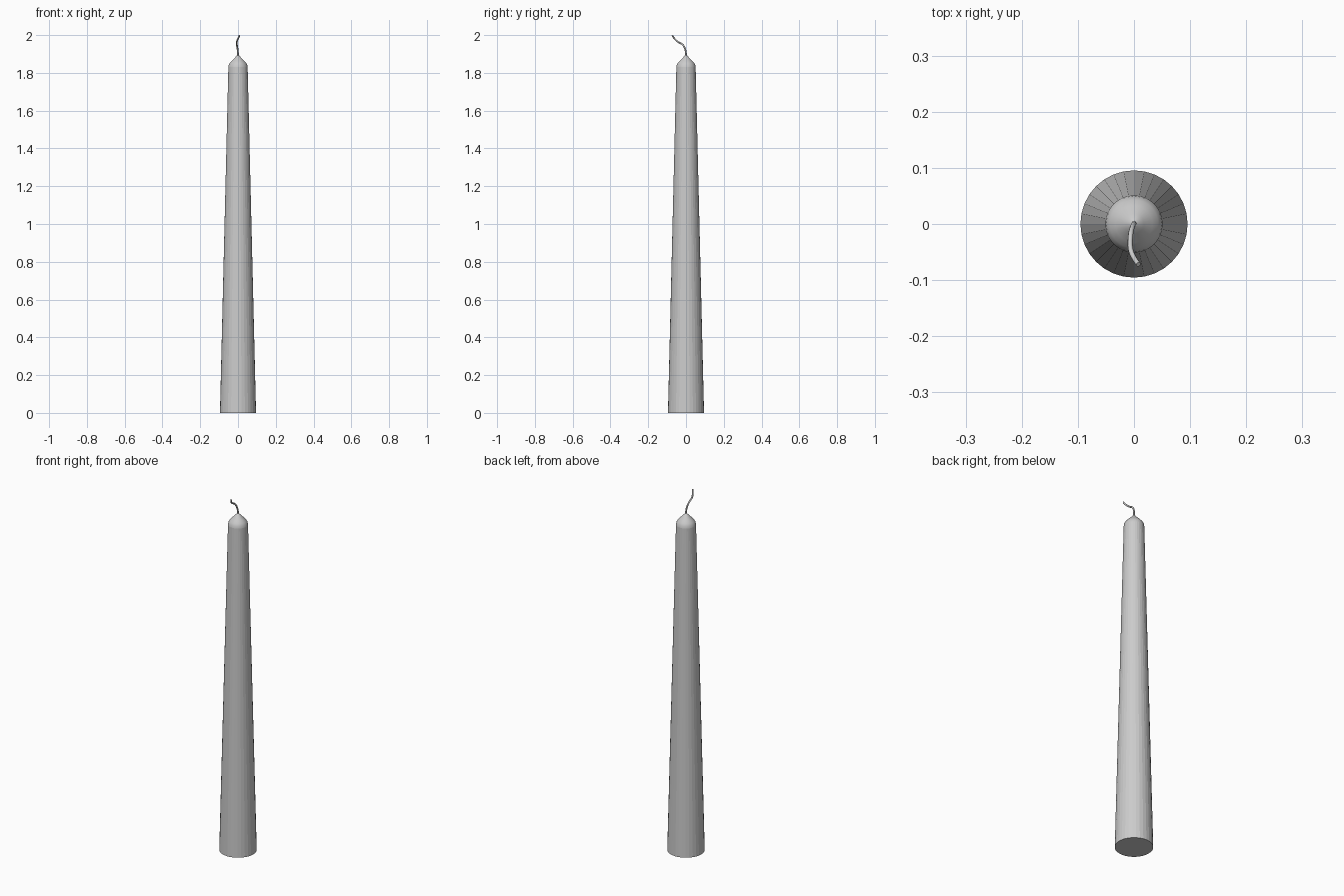
import bpy, bmesh, math
from mathutils import Vector

if "Cube" in bpy.data.objects:
    bpy.data.objects.remove(bpy.data.objects["Cube"])

SIDES = 32


def add_object(name, bm):
    bmesh.ops.recalc_face_normals(bm, faces=bm.faces)
    mesh = bpy.data.meshes.new(name)
    bm.to_mesh(mesh)
    bm.free()
    obj = bpy.data.objects.new(name, mesh)
    bpy.context.collection.objects.link(obj)
    return obj


def bridge(bm, a, b, smooth):
    n = len(a)
    for i in range(n):
        j = (i + 1) % n
        bm.faces.new((a[i], a[j], b[j], b[i])).smooth = smooth


# Candle body: faceted taper with a smooth pointed shoulder
profile = [(0.0955, 0.0), (0.051, 1.83), (0.049, 1.842), (0.043, 1.853),
           (0.033, 1.864), (0.018, 1.879), (0.006, 1.892)]
bm = bmesh.new()
rings = []
for r, z in profile:
    rings.append([bm.verts.new((r * math.cos(math.tau * i / SIDES),
                                r * math.sin(math.tau * i / SIDES), z))
                  for i in range(SIDES)])
for k in range(len(rings) - 1):
    bridge(bm, rings[k], rings[k + 1], smooth=k > 0)
bm.faces.new(rings[0])
tip = bm.verts.new((0, 0, 1.895))
for i in range(SIDES):
    bm.faces.new((rings[-1][i], rings[-1][(i + 1) % SIDES], tip)).smooth = True
add_object("candle_body", bm)

# Wick: round tube following a bent path
path = [(0, 0.001, 1.88), (0, 0, 1.9), (-0.003, -0.006, 1.93),
        (-0.006, -0.019, 1.950), (-0.006, -0.045, 1.966),
        (0.0, -0.060, 1.980), (0.008, -0.072, 1.998)]
curve = bpy.data.curves.new("wick", 'CURVE')
curve.dimensions = '3D'
curve.bevel_depth = 0.0045
curve.bevel_resolution = 2
curve.resolution_u = 4
curve.use_fill_caps = True
spline = curve.splines.new('BEZIER')
spline.bezier_points.add(len(path) - 1)
for point, co in zip(spline.bezier_points, path):
    point.co = Vector(co)
    point.handle_left_type = point.handle_right_type = 'AUTO'
wick = bpy.data.objects.new("wick", curve)
bpy.context.collection.objects.link(wick)
